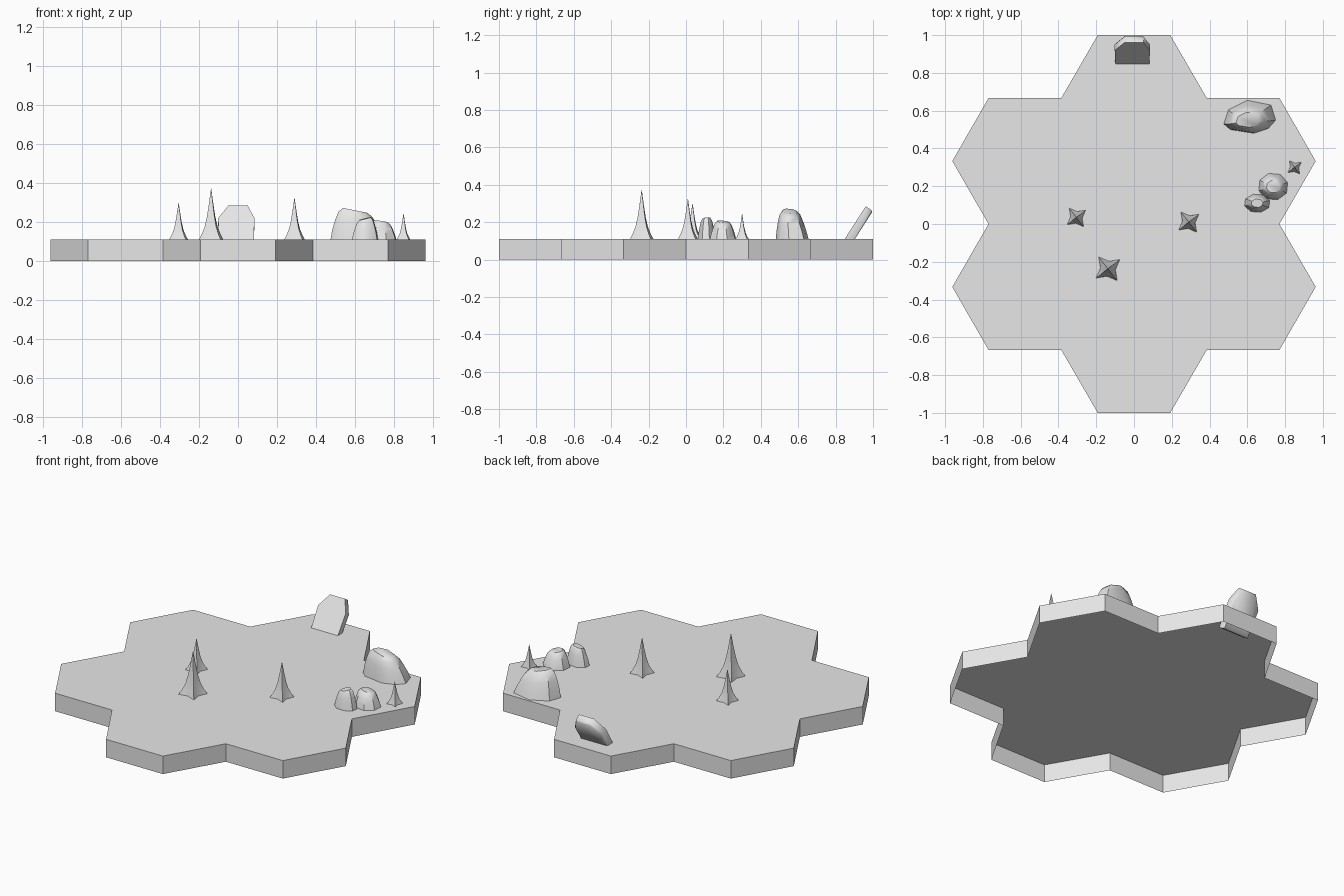
import bpy, bmesh, math
from mathutils import Vector

old = bpy.data.objects.get("Cube")
if old:
    bpy.data.objects.remove(old, do_unlink=True)

grey = bpy.data.materials.new("light_grey")
grey.use_nodes = True
grey.diffuse_color = (0.8, 0.8, 0.8, 1)
grey.node_tree.nodes["Principled BSDF"].inputs["Base Color"].default_value = (0.8, 0.8, 0.8, 1)

GROUND = 0.11


def loft(name, rings, cap_top=True, cap_bottom=False, smooth=None):
    """Skin a stack of equal-length rings into one object."""
    bm = bmesh.new()
    loops = [[bm.verts.new(p) for p in ring] for ring in rings]
    n = len(loops[0])
    for low, high in zip(loops, loops[1:]):
        for i in range(n):
            j = (i + 1) % n
            bm.faces.new((low[i], low[j], high[j], high[i]))
    if cap_top:
        bm.faces.new(loops[-1])
    if cap_bottom:
        bm.faces.new(loops[0][::-1])
    mesh = bpy.data.meshes.new(name)
    bm.to_mesh(mesh)
    bm.free()
    mesh.materials.append(grey)
    obj = bpy.data.objects.new(name, mesh)
    bpy.context.collection.objects.link(obj)
    if smooth:
        bpy.ops.object.select_all(action='DESELECT')
        obj.select_set(True)
        bpy.context.view_layer.objects.active = obj
        bpy.ops.object.shade_smooth_by_angle(angle=math.radians(smooth))
    return obj


# Ground: ring of joined hexagons, open underneath
quarter = [(0.77, 0), (0.962, 0.333), (0.77, 0.667), (0.385, 0.667), (0.192, 1)]
half = quarter + [(-x, y) for x, y in reversed(quarter)]
outline = half + [(-x, -y) for x, y in half[1:-1]]
loft("ground_tile", [[(x, y, z) for x, y in outline] for z in (0, GROUND)])


# Spikes: four-pointed star base drawn up to a sharp tip
def spike(name, x, y, radius, height, turn=38):
    rings = []
    for t, s, valley in ((0, 1, 0.5), (0.1, 0.78, 0.58), (0.25, 0.53, 0.68),
                         (0.45, 0.34, 0.75), (0.7, 0.18, 0.8), (1, 0.01, 1)):
        ring = []
        for k in range(8):
            a = math.radians(turn + 45 * k)
            r = radius * s * (valley if k % 2 else 1)
            ring.append((x + r * math.cos(a), y + r * math.sin(a), GROUND + t * height))
        rings.append(ring)
    loft(name, rings, smooth=60)


spike("spike_left", -0.305, 0.035, 0.062, 0.19)
spike("spike_right", 0.29, 0.01, 0.068, 0.215)
spike("spike_front", -0.138, -0.237, 0.08, 0.262)
spike("spike_edge", 0.85, 0.3, 0.045, 0.135)


# Boulders: tapering rings with a slanted top
def boulder(name, points, height, lean=(0, 0), tilt=(0, 0)):
    c = sum((Vector(p) for p in points), Vector((0, 0))) / len(points)
    rings = []
    for t, s in ((0, 1), (0.3, 0.91), (0.6, 0.78), (0.86, 0.64), (1, 0.46)):
        ring = []
        for p in points:
            d = (Vector(p) - c) * s
            q = c + d + Vector(lean) * t
            ring.append((q.x, q.y, GROUND + t * (height + d.dot(Vector(tilt)))))
        rings.append(ring)
    loft(name, rings, smooth=40)


def oval(x, y, rx, ry, n=8, turn=0.3):
    angles = [turn + math.tau * k / n for k in range(n)]
    return [(x + rx * math.cos(a), y + ry * math.sin(a)) for a in angles]


boulder("large_boulder",
        [(0.475, 0.53), (0.51, 0.50), (0.635, 0.48), (0.71, 0.505),
         (0.75, 0.55), (0.725, 0.63), (0.60, 0.655), (0.50, 0.605)],
        0.15, lean=(-0.01, -0.01), tilt=(-0.2, 0))
boulder("medium_boulder", oval(0.737, 0.198, 0.08, 0.073), 0.093, tilt=(-0.15, -0.1))
boulder("small_boulder", oval(0.652, 0.11, 0.07, 0.05), 0.108, tilt=(0.25, 0.1))

# Leaning slab: clipped plate tipped back over the rear edge
up, back = Vector((0, 0.54, 0.84)), Vector((0, 0.84, -0.54))
origin = Vector((0, 0.845, 0.105))
plate = [(-0.098, -0.03), (0.08, -0.03), (0.085, 0.137), (0.05, 0.214),
         (-0.05, 0.214), (-0.102, 0.137)]
mid = Vector((-0.01, 0.1))
slab_rings = []
for depth, s in ((0.046, 0.94), (0.036, 1), (0, 1)):
    ring = []
    for p in plate:
        u, v = mid + (Vector(p) - mid) * s
        ring.append(origin + Vector((u, 0, 0)) + up * v + back * depth)
    slab_rings.append(ring)
loft("leaning_slab", slab_rings, cap_bottom=True, smooth=60)
